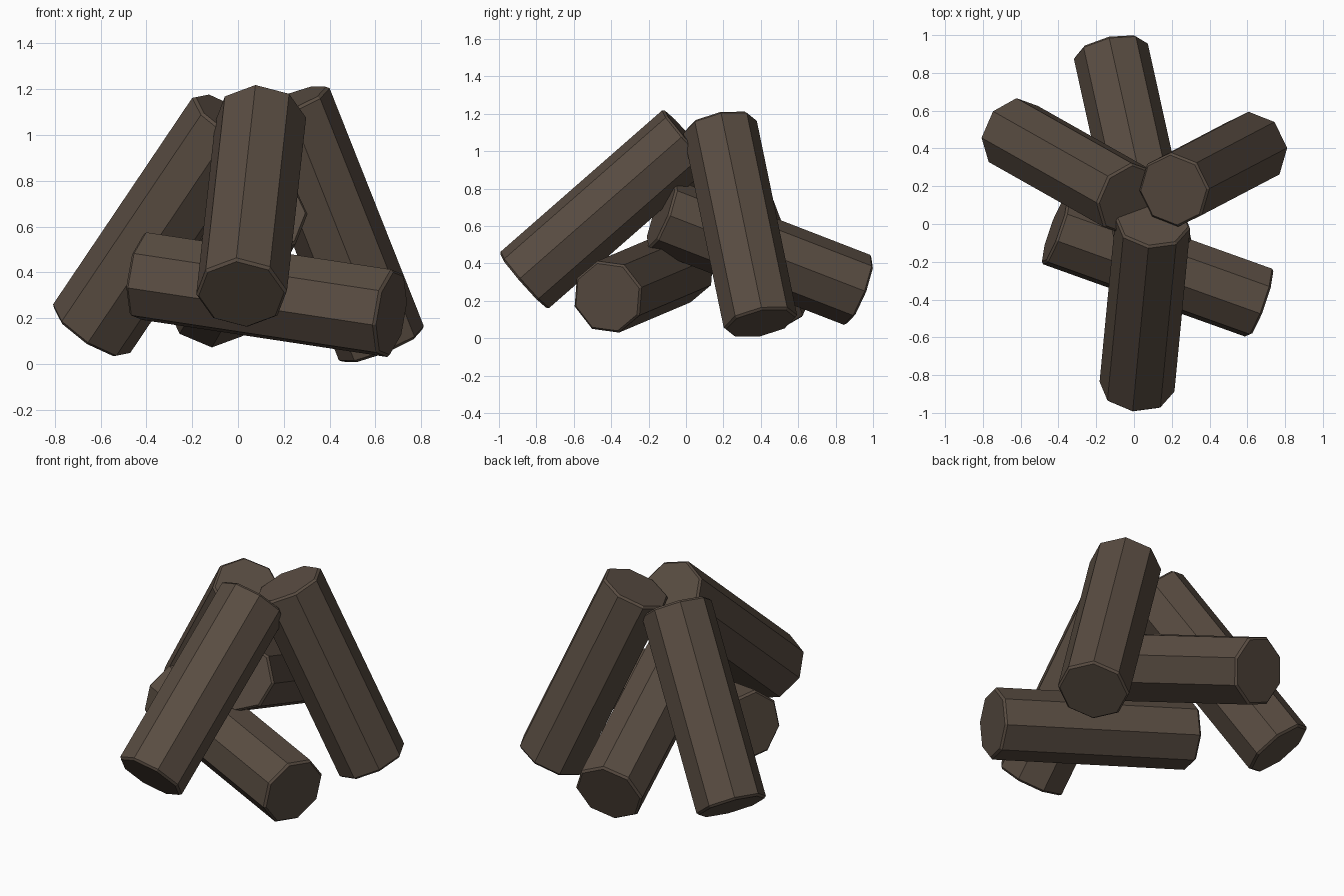
import bpy, bmesh, math
from mathutils import Vector

if "Cube" in bpy.data.objects:
    bpy.data.objects.remove(bpy.data.objects["Cube"])

wood = bpy.data.materials.new("dark brown wood")
wood.diffuse_color = (0.1, 0.073, 0.054, 1)
wood.use_nodes = True
wood.node_tree.nodes["Principled BSDF"].inputs["Base Color"].default_value = wood.diffuse_color

R, SIDES, CHAMFER = 0.2, 8, 0.012


def log(name, low, high, phase):
    """Eight-sided log with slightly chamfered ends, from low to high centre."""
    a, b = Vector(low), Vector(high)
    d = (b - a).normalized()
    s = d.cross(Vector((0, 0, 1))).normalized()
    u = s.cross(d)
    bm = bmesh.new()
    rings = []
    for c, r in ((a, R - CHAMFER), (a + d * CHAMFER, R),
                 (b - d * CHAMFER, R), (b, R - CHAMFER)):
        ring = []
        for i in range(SIDES):
            t = math.radians(phase) + i * math.tau / SIDES
            ring.append(bm.verts.new(c + (u * math.cos(t) + s * math.sin(t)) * r))
        rings.append(ring)
    for p, q in zip(rings, rings[1:]):
        for i in range(SIDES):
            j = (i + 1) % SIDES
            bm.faces.new((p[i], p[j], q[j], q[i]))
    bm.faces.new(rings[0])
    bm.faces.new(rings[-1])
    bmesh.ops.recalc_face_normals(bm, faces=bm.faces)
    me = bpy.data.meshes.new(name)
    bm.to_mesh(me)
    bm.free()
    me.materials.append(wood)
    bpy.context.collection.objects.link(bpy.data.objects.new(name, me))


# three logs leaning together
log("front_leaning_log", (0.015, -0.87, 0.305), (0.1, 0.01, 1.075), -3)
log("right_leaning_log", (0.63, 0.40, 0.08), (0.21, 0.18, 1.14), 21)
log("left_leaning_log", (-0.645, 0.48, 0.145), (-0.025, 0.13, 1.065), 30)
# two logs lying beneath
log("front_lying_log", (0.67, -0.42, 0.22), (-0.42, -0.03, 0.385), -15)
log("back_lying_log", (-0.125, 0.925, 0.255), (0.11, -0.135, 0.665), -2)
